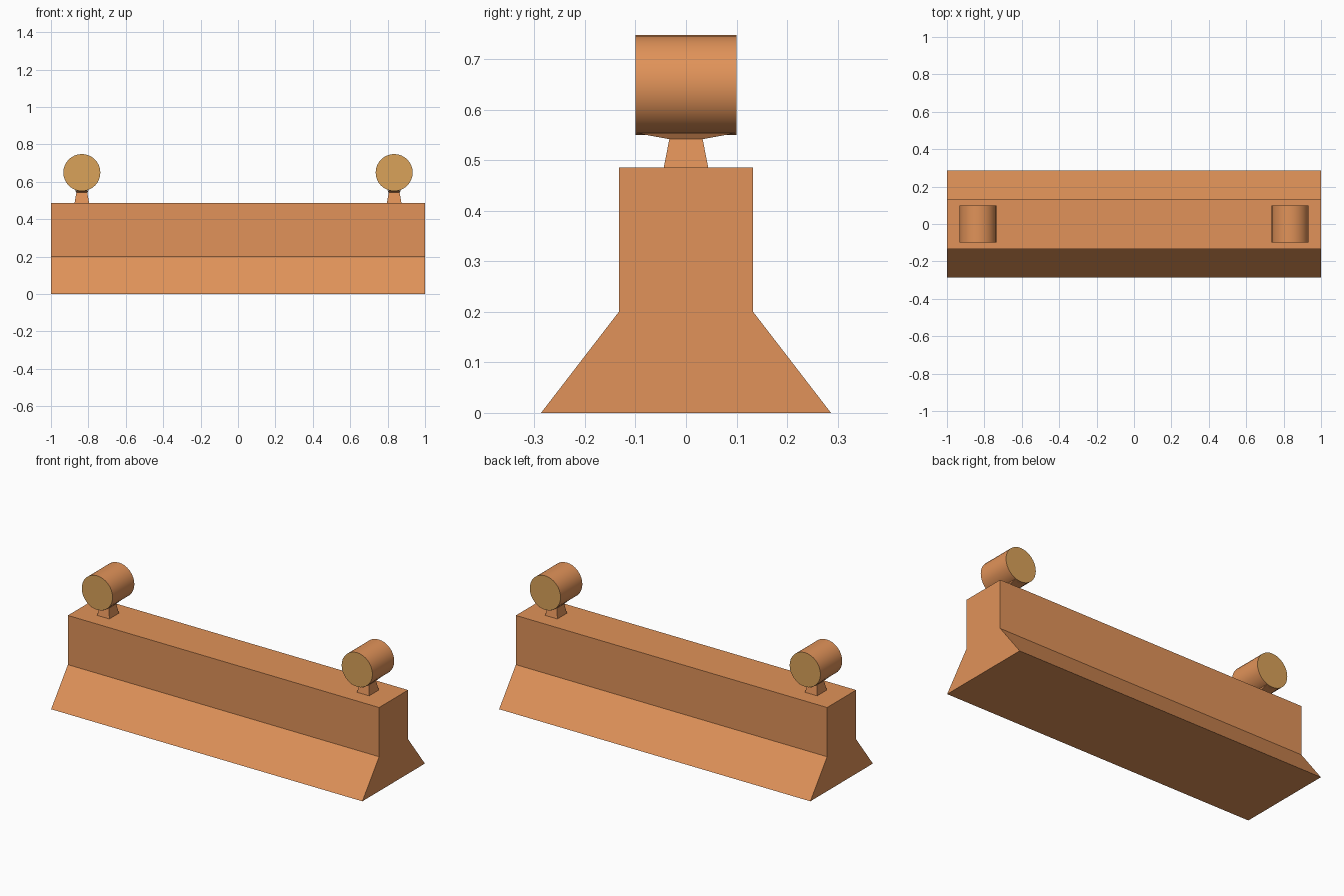
import bpy, bmesh, math

if "Cube" in bpy.data.objects:
    bpy.data.objects.remove(bpy.data.objects["Cube"])


def material(name, color):
    m = bpy.data.materials.new(name)
    m.diffuse_color = color
    m.use_nodes = True
    m.node_tree.nodes["Principled BSDF"].inputs["Base Color"].default_value = m.diffuse_color
    return m


orange = material("orange", (0.75, 0.29, 0.10, 1))
amber = material("amber", (0.70, 0.36, 0.10, 1))


def loft(name, rings, mat, cap_top=True):
    """Skin a closed solid through a list of equal-length point rings."""
    bm = bmesh.new()
    loops = [[bm.verts.new(p) for p in r] for r in rings]
    n = len(loops[0])
    for a, b in zip(loops, loops[1:]):
        for i in range(n):
            j = (i + 1) % n
            bm.faces.new((a[i], a[j], b[j], b[i]))
    bm.faces.new(loops[0])
    if cap_top:
        bm.faces.new(loops[-1])
    bmesh.ops.recalc_face_normals(bm, faces=bm.faces)
    me = bpy.data.meshes.new(name)
    bm.to_mesh(me)
    bm.free()
    me.materials.append(mat)
    ob = bpy.data.objects.new(name, me)
    bpy.context.collection.objects.link(ob)
    return ob


# Barrier body: one profile extruded along x
half = [(0.287, 0), (0.133, 0.2), (0.133, 0.486)]
profile = half + [(-y, z) for y, z in reversed(half)]
loft("barrier_body", [[(x, y, z) for y, z in profile] for x in (-1, 1)], orange)

# Warning lamps on flared stands
for side, sx in (("left", -1), ("right", 1)):
    cx = sx * 0.835
    rings = []
    for hx, hy, z in ((0.039, 0.044, 0.486), (0.029, 0.033, 0.542), (0.037, 0.099, 0.554)):
        rings.append([(cx + a * hx, b * hy, z)
                      for a, b in ((-1, -1), (1, -1), (1, 1), (-1, 1))])
    loft("lamp_stand_" + side, rings, orange)

    bpy.ops.mesh.primitive_cylinder_add(vertices=32, radius=0.099, depth=0.2,
                                        location=(cx, 0, 0.649),
                                        rotation=(math.pi / 2, 0, 0))
    lamp = bpy.context.object
    lamp.name = "lamp_" + side
    lamp.data.materials.append(orange)
    lamp.data.materials.append(amber)
    # Amber lenses on the two end faces
    for f in lamp.data.polygons:
        if len(f.vertices) > 4:
            f.material_index = 1
    bpy.ops.object.shade_smooth_by_angle(angle=math.radians(30))
